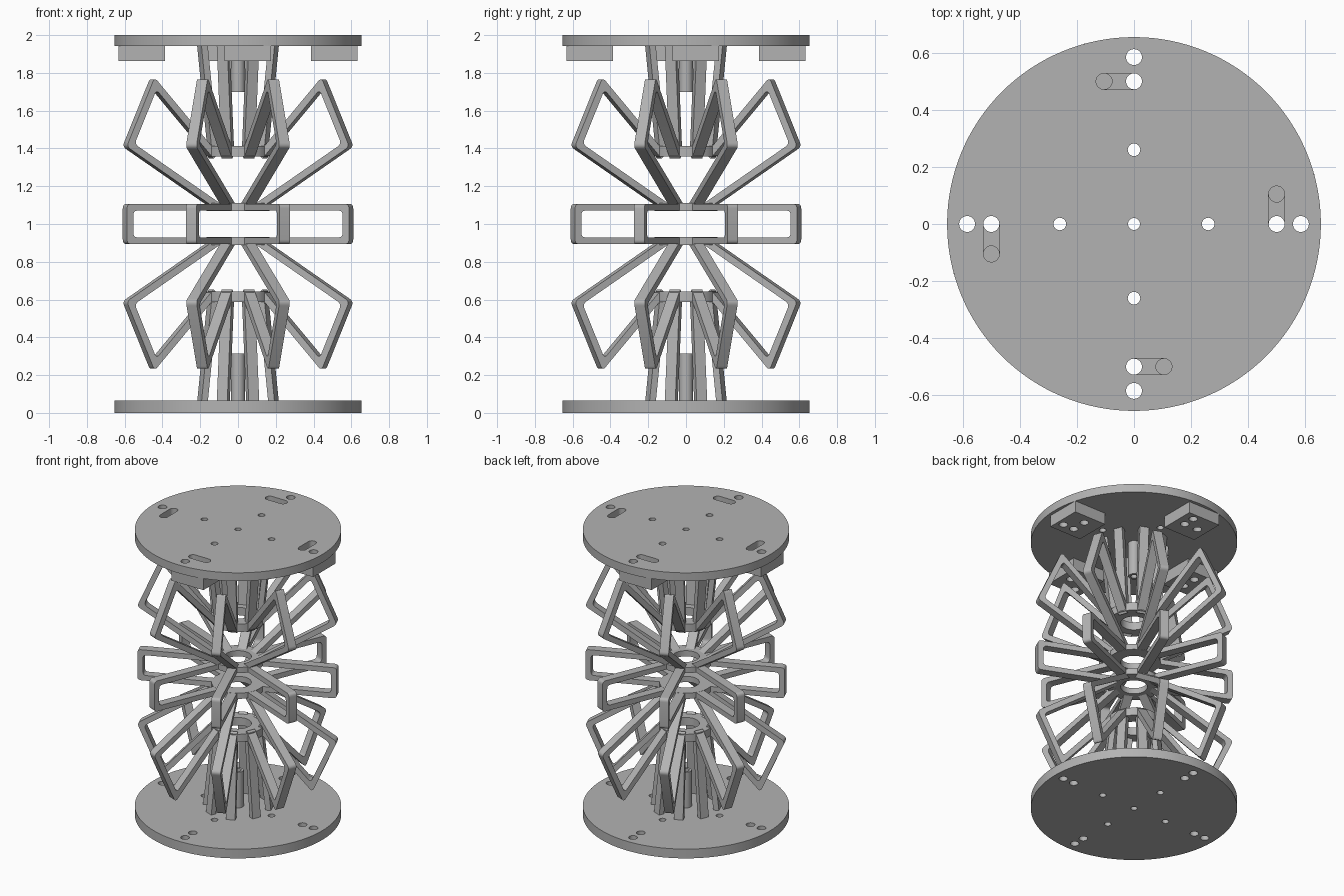
import bpy, bmesh, math
from mathutils import Vector, Matrix

cube = bpy.data.objects.get("Cube")
if cube:
    bpy.data.objects.remove(cube, do_unlink=True)

grey = bpy.data.materials.new("plain_grey")
grey.use_nodes = True
grey.diffuse_color = (0.45, 0.45, 0.45, 1)
grey.node_tree.nodes["Principled BSDF"].inputs["Base Color"].default_value = grey.diffuse_color


def activate(ob):
    bpy.ops.object.select_all(action="DESELECT")
    ob.select_set(True)
    bpy.context.view_layer.objects.active = ob


def finish(ob):
    ob.data.materials.append(grey)
    activate(ob)
    bpy.ops.object.shade_smooth_by_angle(angle=math.radians(30))


def circle(x, y, r, n=24):
    return [(x + r * math.cos(math.tau * i / n), y + r * math.sin(math.tau * i / n))
            for i in range(n)]


def slot(x0, x1, y, r, n=12):
    """Stadium outline running along x."""
    right = [(-math.pi / 2 + math.pi * i / n) for i in range(n + 1)]
    return ([(x1 + r * math.cos(a), y + r * math.sin(a)) for a in right]
            + [(x0 - r * math.cos(a), y - r * math.sin(a)) for a in right])


def turn(loop, k):
    """Rotate an outline by k quarter turns."""
    for _ in range(k):
        loop = [(-y, x) for x, y in loop]
    return loop


def flat_part(name, loops, z0, z1):
    """Extruded outline with holes."""
    cu = bpy.data.curves.new(name, "CURVE")
    cu.dimensions = "2D"
    cu.fill_mode = "BOTH"
    cu.extrude = (z1 - z0) / 2
    for loop in loops:
        s = cu.splines.new("POLY")
        s.points.add(len(loop) - 1)
        for p, (x, y) in zip(s.points, loop):
            p.co = (x, y, 0, 1)
        s.use_cyclic_u = True
    ob = bpy.data.objects.new(name, cu)
    bpy.context.collection.objects.link(ob)
    ob.location.z = (z0 + z1) / 2
    activate(ob)
    bpy.ops.object.convert(target="MESH")
    ob = bpy.context.view_layer.objects.active
    # weld the caps to the walls
    bm = bmesh.new()
    bm.from_mesh(ob.data)
    bmesh.ops.remove_doubles(bm, verts=bm.verts, dist=1e-5)
    bmesh.ops.recalc_face_normals(bm, faces=bm.faces)
    bm.to_mesh(ob.data)
    bm.free()
    finish(ob)


def fillet(pts, r, n=5):
    """Round the inner corners of an open path."""
    out = [pts[0]]
    for a, b, c in zip(pts, pts[1:], pts[2:]):
        p = b + (a - b).normalized() * r
        q = b + (c - b).normalized() * r
        for i in range(n + 1):
            t = i / n
            out.append(p * (1 - t) ** 2 + b * 2 * t * (1 - t) + q * t * t)
    return out + [pts[-1]]


def offset(pts, d):
    """Mitred parallel path on the left side."""
    dirs = [(b - a).normalized() for a, b in zip(pts, pts[1:])]
    norms = [Vector((-v.y, v.x)) for v in dirs]
    out = []
    for i, p in enumerate(pts):
        n0, n1 = norms[max(i - 1, 0)], norms[min(i, len(norms) - 1)]
        out.append(p + (n0 + n1) * d / (1 + n0.dot(n1)))
    return out


BAR, WIDTH = 0.036, 0.06


def frames(name, path, flip=False):
    """Eight radial bent bars following a path of radius and height."""
    pts = [Vector(p) for p in path]
    outer, inner = fillet(pts, 0.025), fillet(offset(pts, BAR), 0.025)
    bm = bmesh.new()
    for k in range(8):
        rot = Matrix.Rotation(math.tau * (k + 0.5) / 8, 3, "Z")
        rows = []
        for o, i in zip(outer, inner):
            rows.append([bm.verts.new(rot @ Vector((p.x, s * WIDTH / 2, 2 - p.y if flip else p.y)))
                         for p, s in ((o, -1), (o, 1), (i, 1), (i, -1))])
        for a, b in zip(rows, rows[1:]):
            for j in range(4):
                m = (j + 1) % 4
                bm.faces.new((a[j], a[m], b[m], b[j]))
        bm.faces.new(rows[0])
        bm.faces.new(rows[-1])
    bmesh.ops.recalc_face_normals(bm, faces=bm.faces)
    me = bpy.data.meshes.new(name)
    bm.to_mesh(me)
    bm.free()
    ob = bpy.data.objects.new(name, me)
    bpy.context.collection.objects.link(ob)
    finish(ob)


# End plates with their bolt holes
R, HOLE = 0.655, 0.028
rim = circle(0, 0, R, 128)
small = [circle(0, 0, 0.021)] + [turn(circle(0.26, 0, 0.022), k) for k in range(4)]
outer_holes = [turn(circle(0, -0.585, HOLE), k) for k in range(4)]
inner_holes = [turn(circle(0, -0.5, HOLE), k) for k in range(4)]
slots = [turn(slot(0, 0.105, -0.5, HOLE), k) for k in range(4)]
flat_part("bottom_plate", [rim] + small + outer_holes + inner_holes, 0, 0.065)
flat_part("top_plate", [rim] + small + outer_holes + slots, 1.942, 2)

# Drilled blocks under the top plate
block = [(-0.072, -0.633), (0.175, -0.633), (0.175, -0.387), (-0.072, -0.387)]
drills = [circle(0, -0.585, HOLE), circle(0, -0.5, HOLE), circle(0.105, -0.5, HOLE)]
for k, side in enumerate(("front", "left", "back", "right")):
    flat_part(side + "_block", [turn(l, k) for l in [block] + drills], 1.862, 1.942)

# Hollow centre posts
tube = [circle(0, 0, 0.037, 32), circle(0, 0, 0.021)]
flat_part("bottom_post", tube, 0.065, 0.315)
flat_part("top_post", tube, 1.70, 1.942)

# Hub rings
ring = [circle(0, 0, 0.168, 64), circle(0, 0, 0.085, 48)]
for name, z0, z1 in (("bottom_ring", 0.587, 0.642), ("lower_ring", 0.89, 0.93),
                     ("upper_ring", 1.07, 1.11), ("top_ring", 1.358, 1.413)):
    flat_part(name, ring, z0, z1)

# Radial frames: level, tilted, and spokes to the plates
frames("middle_frames", [(0.11, 0.893), (0.648, 0.893), (0.648, 1.107), (0.11, 1.107)])
for level, flip in (("upper", False), ("lower", True)):
    frames(level + "_frames", [(0.12, 1.07), (0.65, 1.41), (0.49, 1.776), (0.125, 1.37)], flip)
    frames(level + "_spokes", [(0.16, 1.37), (0.222, 1.945)], flip)
